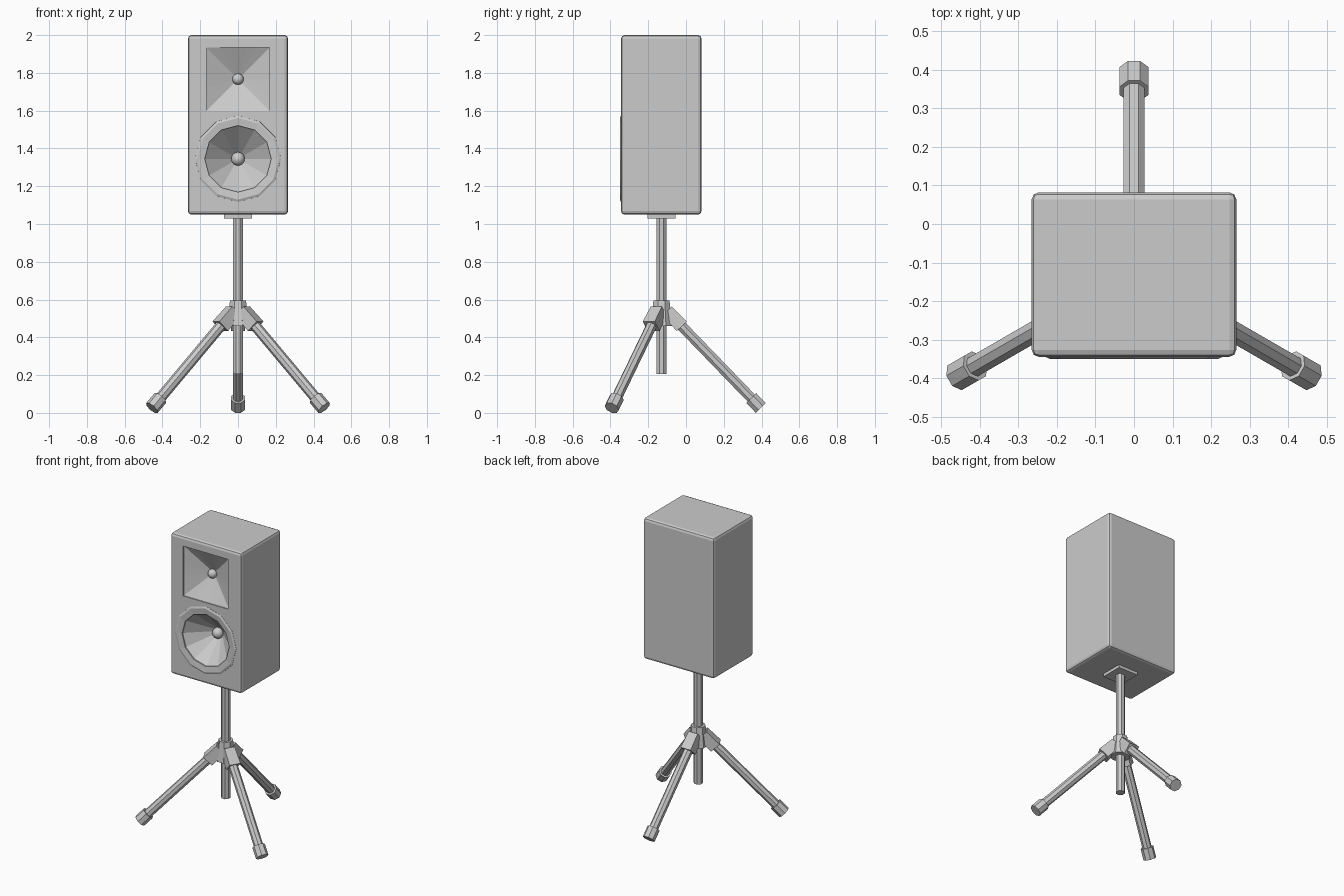
import bpy, bmesh
from math import cos, sin, pi, radians
from mathutils import Vector

if "Cube" in bpy.data.objects:
    bpy.data.objects.remove(bpy.data.objects["Cube"])

POLE_Y = -0.13
FRONT = -0.341


def make_object(name, bm):
    bmesh.ops.recalc_face_normals(bm, faces=bm.faces)
    me = bpy.data.meshes.new(name)
    bm.to_mesh(me)
    bm.free()
    ob = bpy.data.objects.new(name, me)
    bpy.context.collection.objects.link(ob)
    return ob


def loft(name, rings, closed=False):
    """Skin equal-length rings; cap the ends, or join last to first if closed."""
    bm = bmesh.new()
    vs = [[bm.verts.new(p) for p in r] for r in rings]
    n = len(vs[0])
    pairs = list(zip(vs, vs[1:])) + ([(vs[-1], vs[0])] if closed else [])
    for a, b in pairs:
        for i in range(n):
            j = (i + 1) % n
            bm.faces.new((a[i], a[j], b[j], b[i]))
    if not closed:
        bm.faces.new(vs[0])
        bm.faces.new(vs[-1])
    return make_object(name, bm)


def rod(name, a, b, r1, r2, sides=8):
    """Prism or taper from a to b, a flat side facing up."""
    a, b = Vector(a), Vector(b)
    d = (b - a).normalized()
    s = d.cross(Vector((0, 0, 1)))
    s = s.normalized() if s.length > 0.01 else Vector((1, 0, 0))
    u = s.cross(d)
    ang = [2 * pi * (i + 0.5) / sides for i in range(sides)]
    return loft(name, [[c + r * (cos(t) * s + sin(t) * u) for t in ang]
                       for c, r in ((a, r1), (b, r2))])


def face_ring(r, y, z, n, square=False):
    """Ring on the front panel, round or square."""
    pts = []
    for i in range(n):
        c, s = cos(2 * pi * i / n), sin(2 * pi * i / n)
        k = r / max(abs(c), abs(s)) if square else r
        pts.append((k * c, y, z + k * s))
    return pts


def box(name, lo, hi, bevel=0):
    bm = bmesh.new()
    bmesh.ops.create_cube(bm, size=1)
    for v in bm.verts:
        v.co = [l + (c + 0.5) * (h - l) for c, l, h in zip(v.co, lo, hi)]
    if bevel:
        bmesh.ops.bevel(bm, geom=bm.edges[:], offset=bevel, segments=2,
                        profile=0.5, affect='EDGES')
    return make_object(name, bm)


def dome(name, r, y, z):
    bm = bmesh.new()
    bmesh.ops.create_uvsphere(bm, u_segments=16, v_segments=8, radius=r)
    for v in bm.verts:
        v.co += Vector((0, y, z))
    for f in bm.faces:
        f.smooth = True
    return make_object(name, bm)


# cabinet with horn and woofer recesses cut into the front
HORN_Z, WOOFER_Z = 1.767, 1.345
cabinet = box("cabinet", (-0.265, FRONT - 0.003, 1.05), (0.265, 0.082, 2.0), 0.018)
horn_cut = loft("horn_cutter", [
    face_ring(0.168, FRONT - 0.03, HORN_Z, 24, True),
    face_ring(0.168, FRONT + 0.004, HORN_Z, 24, True),
    face_ring(0.03, FRONT + 0.075, HORN_Z, 24)])
woofer_cut = loft("woofer_cutter", [
    face_ring(0.176, FRONT - 0.03, WOOFER_Z, 12),
    face_ring(0.176, FRONT + 0.004, WOOFER_Z, 12),
    face_ring(0.035, FRONT + 0.135, WOOFER_Z, 12)])
for cut in (horn_cut, woofer_cut):
    cut.hide_render = True
    m = cabinet.modifiers.new("recess", 'BOOLEAN')
    m.operation, m.solver, m.object = 'DIFFERENCE', 'EXACT', cut
dg = bpy.context.evaluated_depsgraph_get()
mesh = bpy.data.meshes.new_from_object(cabinet.evaluated_get(dg))
cabinet.modifiers.clear()
cabinet.data = mesh
for cut in (horn_cut, woofer_cut):
    bpy.data.objects.remove(cut)

# woofer rim and centre domes
loft("woofer_rim", [face_ring(r, y, WOOFER_Z, 12) for r, y in (
    (0.23, FRONT + 0.005), (0.228, FRONT - 0.004), (0.216, FRONT - 0.009),
    (0.176, FRONT - 0.004), (0.176, FRONT + 0.005))], closed=True)
dome("horn_dome", 0.03, FRONT + 0.07, HORN_Z)
dome("woofer_dome", 0.036, FRONT + 0.128, WOOFER_Z)

# mounting plate, pole and hub collar
box("mount_plate", (-0.073, POLE_Y - 0.075, 1.03), (0.073, POLE_Y + 0.075, 1.055))
rod("pole", (0, POLE_Y, 0.205), (0, POLE_Y, 1.04), 0.029, 0.029)
rod("hub_collar", (0, POLE_Y, 0.46), (0, POLE_Y, 0.595), 0.062, 0.046)

# three legs with hub brackets and rubber feet
for i, deg in enumerate((90, 210, 330), 1):
    c, s = cos(radians(deg)), sin(radians(deg))

    def at(r):
        return (r * c, POLE_Y + r * s, 0.026 + (0.526 - r) * 1.035)

    rod(f"leg_bracket_{i}", at(0.03), at(0.108), 0.048, 0.052, 4)
    rod(f"leg_{i}", at(0.06), at(0.5), 0.029, 0.029)
    rod(f"leg_foot_{i}", at(0.475), at(0.526), 0.040, 0.040)
